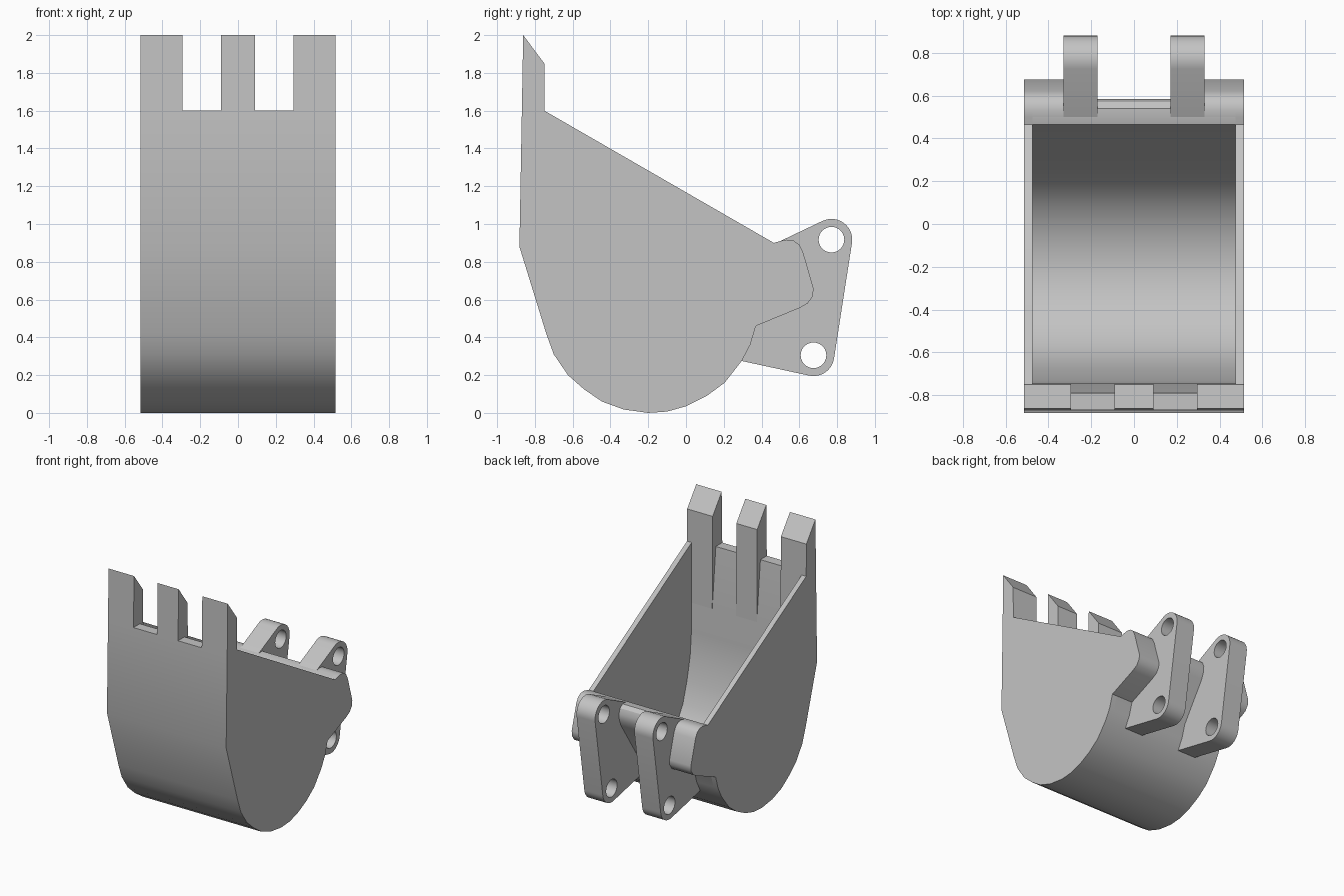
import bpy, bmesh
from math import radians, cos, sin
from mathutils import Matrix

cube = bpy.data.objects.get("Cube")
if cube:
    bpy.data.objects.remove(cube, do_unlink=True)

steel = bpy.data.materials.new("plain grey steel")
steel.use_nodes = True
GREY = (0.55, 0.55, 0.55, 1)
steel.diffuse_color = GREY
steel.node_tree.nodes["Principled BSDF"].inputs["Base Color"].default_value = GREY


def arc(cy, cz, r, start, end, n):
    """Points on a circle in the side plane, angles in degrees."""
    steps = [radians(start + (end - start) * i / n) for i in range(n + 1)]
    return [(cy + r * cos(a), cz + r * sin(a)) for a in steps]


def prism(name, x0, x1, outline, holes=()):
    """Extrude a (y, z) outline, with optional holes, from x0 to x1."""
    curve = bpy.data.curves.new(name, "CURVE")
    curve.dimensions = "2D"
    curve.fill_mode = "BOTH"
    curve.extrude = (x1 - x0) / 2
    for loop in (outline, *holes):
        spline = curve.splines.new("POLY")
        spline.points.add(len(loop) - 1)
        for p, (y, z) in zip(spline.points, loop):
            p.co = (y, z, 0, 1)
        spline.use_cyclic_u = True
    temp = bpy.data.objects.new(name + "_curve", curve)
    bpy.context.collection.objects.link(temp)
    graph = bpy.context.evaluated_depsgraph_get()
    mesh = bpy.data.meshes.new_from_object(temp.evaluated_get(graph))
    bpy.data.objects.remove(temp, do_unlink=True)
    bpy.data.curves.remove(curve)

    # Turn the side plane upright and put the extrusion along x
    turn = Matrix(((0, 0, 1, (x0 + x1) / 2), (1, 0, 0, 0),
                   (0, 1, 0, 0), (0, 0, 0, 1)))
    bm = bmesh.new()
    bm.from_mesh(mesh)
    bm.transform(turn)
    bmesh.ops.remove_doubles(bm, verts=bm.verts, dist=0.0002)
    bmesh.ops.recalc_face_normals(bm, faces=bm.faces)
    bm.to_mesh(mesh)
    bm.free()
    mesh.name = name
    mesh.materials.clear()
    mesh.materials.append(steel)
    obj = bpy.data.objects.new(name, mesh)
    bpy.context.collection.objects.link(obj)
    bpy.ops.object.select_all(action="DESELECT")
    obj.select_set(True)
    bpy.context.view_layer.objects.active = obj
    bpy.ops.object.shade_smooth_by_angle(angle=radians(32))
    return obj


def pair(name, x0, x1, outline, holes=()):
    prism("left_" + name, x0, x1, outline, holes)
    prism("right_" + name, -x1, -x0, outline, holes)


HALF, INNER = 0.515, 0.475

# Outer contour of the bucket, front lip down and round to the back
belly = [(-0.869, 1.6), (-0.882, 0.88), (-0.74, 0.42), (-0.70, 0.31),
         (-0.625, 0.2), (-0.54, 0.125), (-0.445, 0.06), (-0.33, 0.018),
         (-0.2, 0), (-0.1, 0.007), (0, 0.035), (0.11, 0.09),
         (0.205, 0.16), (0.295, 0.275), (0.34, 0.36), (0.37, 0.46)]

# Curved shell with its rolled back rim
rim = [(0.56, 0.75), (0.58, 0.8), (0.585, 0.85), (0.57, 0.89),
       (0.54, 0.912), (0.5, 0.91), (0.465, 0.9)]
cavity = [(0.33, 0.56), (0.25, 0.37), (0.18, 0.26), (0.08, 0.17),
          (-0.05, 0.105), (-0.2, 0.08), (-0.34, 0.1), (-0.47, 0.165),
          (-0.57, 0.26), (-0.64, 0.38), (-0.69, 0.54), (-0.73, 0.72),
          (-0.745, 0.9), (-0.745, 1.13), (-0.79, 1.6)]
prism("bucket_shell", -INNER, INNER, belly + rim + cavity)

# Side plates and the thick ears behind them
ear = [(0.60, 0.555), (0.645, 0.58), (0.672, 0.62), (0.675, 0.66),
       (0.62, 0.85), (0.60, 0.89), (0.57, 0.912), (0.53, 0.917),
       (0.5, 0.91), (0.465, 0.9)]
pair("side_plate", INNER, HALF, belly + ear + [(-0.75, 1.6)])
pair("ear", 0.33, INNER, [(0.37, 0.46)] + ear[:-1])

# Three chisel teeth that taper into the front wall
tooth = [(-0.862, 2), (-0.75, 1.85), (-0.745, 1.13), (-0.79, 1.6), (-0.869, 1.6)]
pair("outer_tooth", 0.295, HALF, tooth)
prism("middle_tooth", -0.09, 0.09, tooth)

# Mounting lugs with two pin holes each
top_pin, low_pin = (0.77, 0.917), (0.675, 0.305)
lug = ([(0.285, 0.277), (0.36, 0.46), (0.5, 0.91)]
       + arc(*top_pin, 0.11, 114, -8, 12)
       + arc(*low_pin, 0.11, -8, -102, 10))
pin_holes = [arc(*pin, 0.068, 0, 345, 23) for pin in (top_pin, low_pin)]
pair("mounting_lug", 0.17, 0.33, lug, pin_holes)
